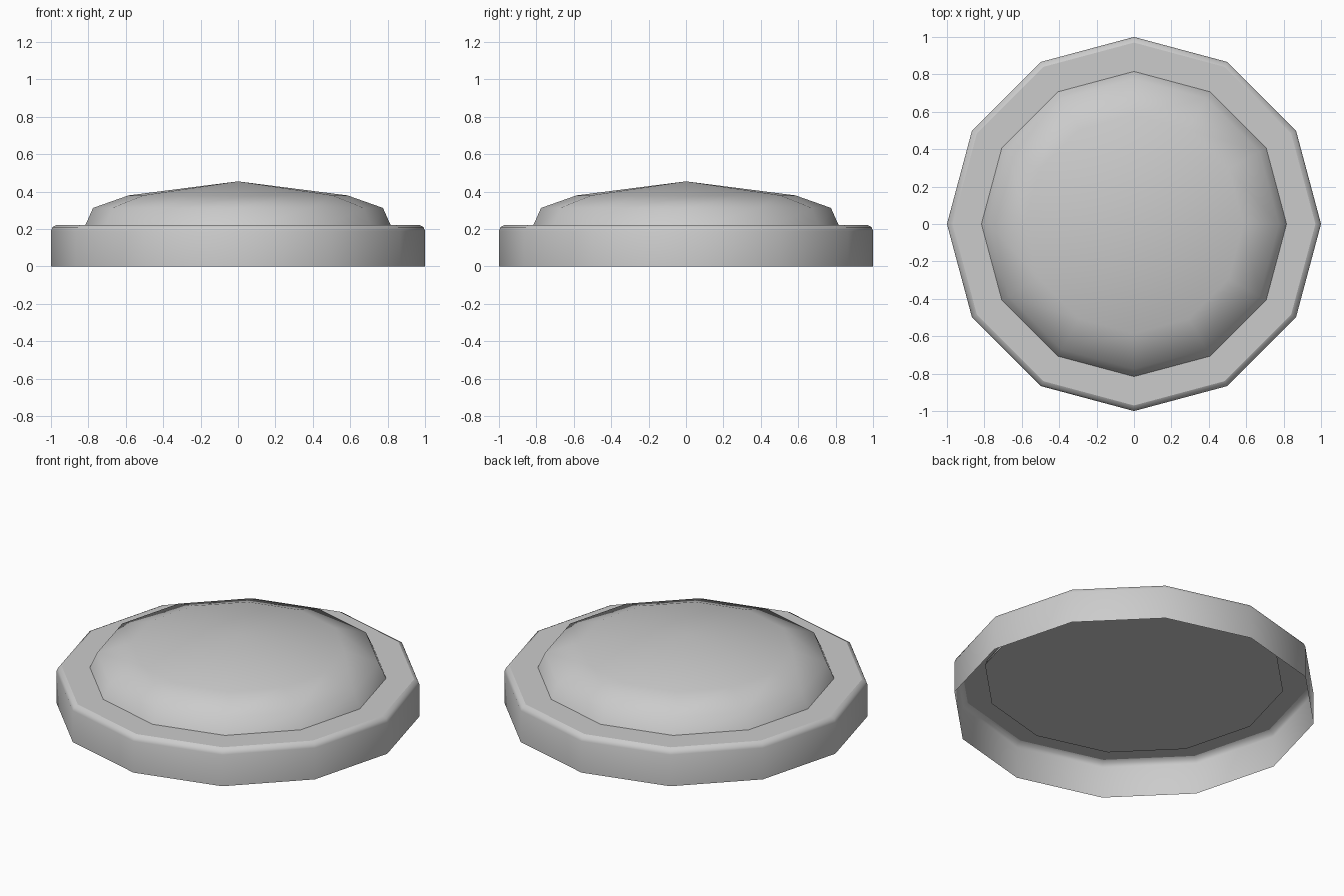
import bpy, bmesh
from math import sin, cos, tau, radians

if "Cube" in bpy.data.objects:
    bpy.data.objects.remove(bpy.data.objects["Cube"])

SIDES = 12


def lathe(name, profile, cap_start=False, cap_end=False, apex=None):
    """Revolve an (r, z) profile into a 12-sided shell."""
    bm = bmesh.new()
    rings = [[bm.verts.new((r * cos(tau * i / SIDES), r * sin(tau * i / SIDES), z))
              for i in range(SIDES)] for r, z in profile]
    for a, b in zip(rings, rings[1:]):
        for i in range(SIDES):
            j = (i + 1) % SIDES
            bm.faces.new((a[i], a[j], b[j], b[i]))
    if cap_start:
        bm.faces.new(rings[0][::-1])
    if cap_end:
        bm.faces.new(rings[-1])
    if apex is not None:
        tip = bm.verts.new((0, 0, apex))
        for i in range(SIDES):
            bm.faces.new((rings[-1][i], rings[-1][(i + 1) % SIDES], tip))
    mesh = bpy.data.meshes.new(name)
    bm.to_mesh(mesh)
    bm.free()
    obj = bpy.data.objects.new(name, mesh)
    bpy.context.collection.objects.link(obj)
    bpy.ops.object.select_all(action='DESELECT')
    obj.select_set(True)
    bpy.context.view_layer.objects.active = obj
    bpy.ops.object.shade_smooth_by_angle(angle=radians(60))
    return obj


# Outer rim: open underneath, rounded towards the top
lathe("base_rim", [(1, 0), (1, 0.19), (0.992, 0.21), (0.97, 0.222)])

# Flat top plate of the base
lathe("base_top", [(0.97, 0.222)], cap_end=True)

# Raised dome, its closed underside sunk slightly through the plate
lathe("dome", [(0.83, 0.19), (0.775, 0.313), (0.585, 0.38)],
      cap_start=True, apex=0.455)
